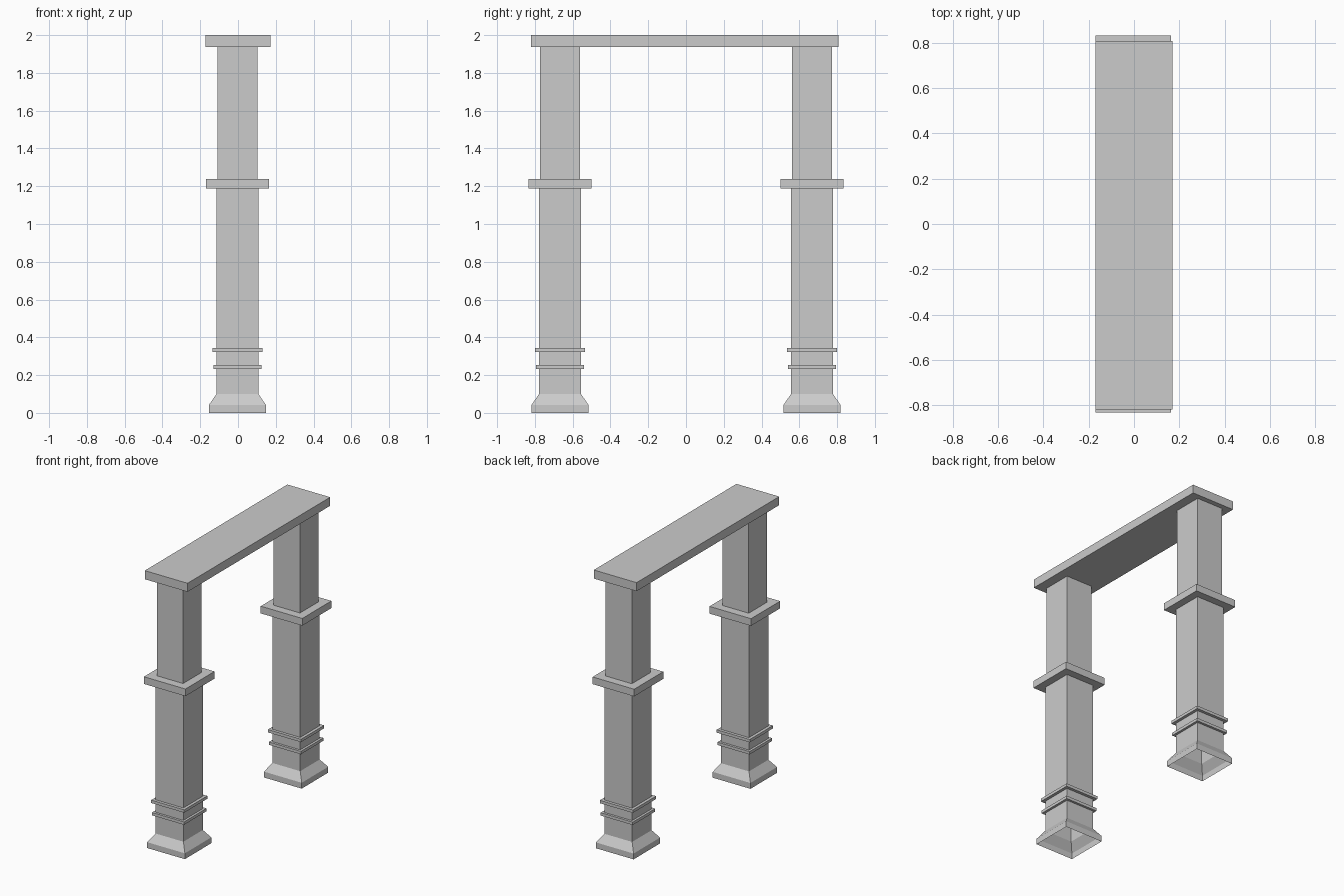
import bpy, bmesh

if "Cube" in bpy.data.objects:
    bpy.data.objects.remove(bpy.data.objects["Cube"])

CX = -0.003   # pillars sit slightly off the beam centre line

# (half width, height) from the open foot up to the beam
PILLAR = [
    (0.151, 0.0), (0.151, 0.042), (0.111, 0.100),                              # flared foot
    (0.111, 0.233), (0.128, 0.233), (0.128, 0.254), (0.111, 0.254),            # lower ring
    (0.111, 0.323), (0.132, 0.323), (0.132, 0.344), (0.111, 0.344),            # upper ring
    (0.111, 1.187), (0.166, 1.187), (0.166, 1.239), (0.105, 1.239),            # collar
    (0.105, 1.94),                                                             # upper shaft
]


def finish(name, bm):
    bmesh.ops.recalc_face_normals(bm, faces=bm.faces)
    mesh = bpy.data.meshes.new(name)
    bm.to_mesh(mesh)
    bm.free()
    obj = bpy.data.objects.new(name, mesh)
    bpy.context.collection.objects.link(obj)
    return obj


def square_pillar(name, x, y):
    bm = bmesh.new()
    loops = [[bm.verts.new((x + sx * h, y + sy * h, z))
              for sx, sy in ((-1, -1), (1, -1), (1, 1), (-1, 1))]
             for h, z in PILLAR]
    for a, b in zip(loops, loops[1:]):
        for i in range(4):
            j = (i + 1) % 4
            bm.faces.new((a[i], a[j], b[j], b[i]))
    return finish(name, bm)


def box(name, lo, hi):
    bm = bmesh.new()
    bmesh.ops.create_cube(bm, size=1)
    for v in bm.verts:
        v.co = [lo[k] if v.co[k] < 0 else hi[k] for k in range(3)]
    return finish(name, bm)


# Two matching pillars
square_pillar("front_pillar", CX, -0.667)
square_pillar("back_pillar", CX, 0.667)

# Flat beam across the top
box("top_beam", (-0.171, -0.82, 1.938), (0.171, 0.808, 2.0))
